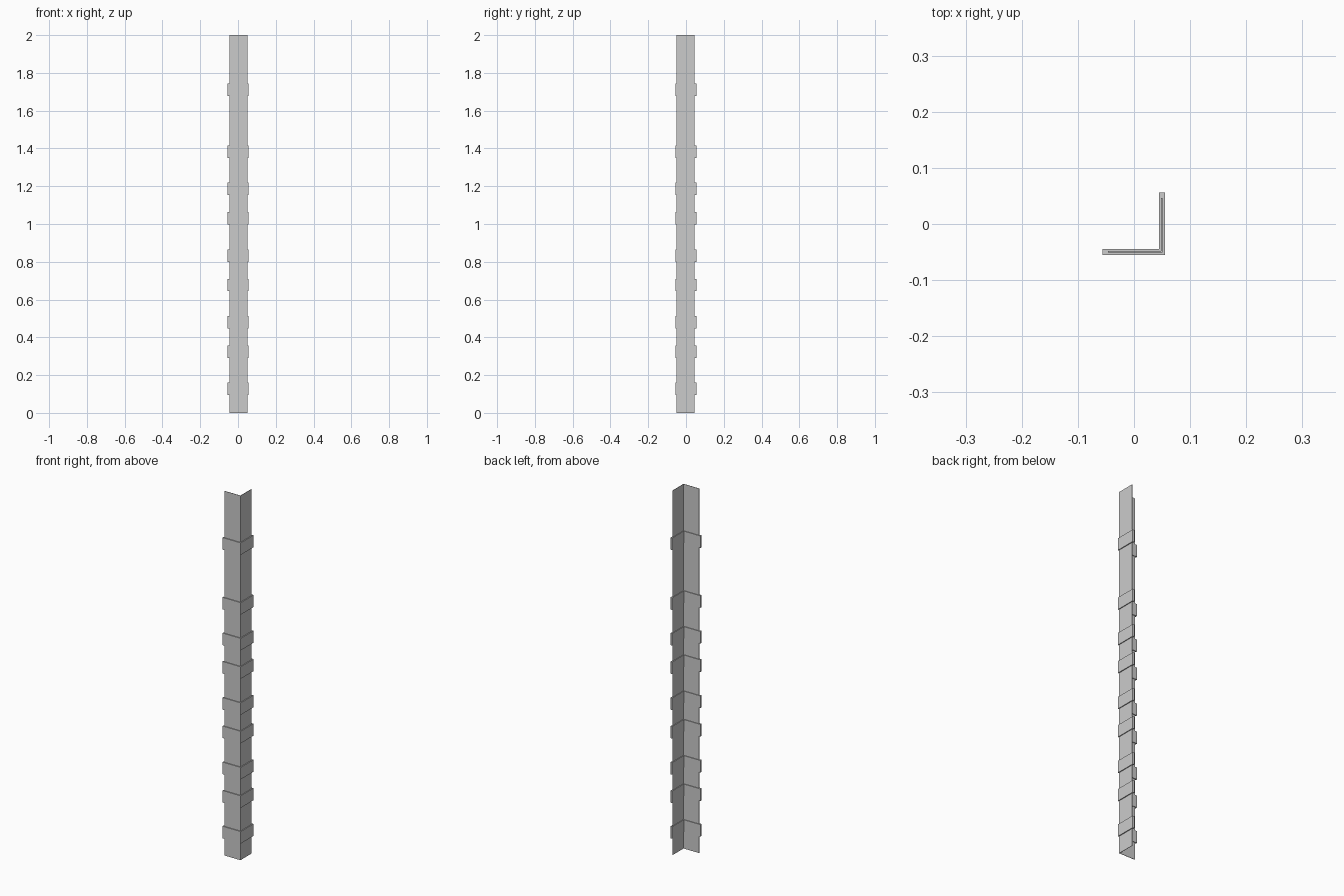
import bpy, bmesh

if "Cube" in bpy.data.objects:
    bpy.data.objects.remove(bpy.data.objects["Cube"])


def angle_prism(name, centre, half, start, levels):
    """L-shaped prism: legs along the front (-y) and right (+x), rings at each level."""
    o, i = centre + half, centre - half
    profile = [(start, -o), (o, -o), (o, -start), (i, -start), (i, -i), (start, -i)]
    bm = bmesh.new()
    rings = [[bm.verts.new((x, y, z)) for x, y in profile] for z in levels]
    n = len(profile)
    for a, b in zip(rings, rings[1:]):
        for k in range(n):
            j = (k + 1) % n
            bm.faces.new((a[k], a[j], b[j], b[k]))
    # end caps, each as two quads
    for ring, flip in ((rings[0], True), (rings[-1], False)):
        for ids in ((0, 1, 4, 5), (1, 2, 3, 4)):
            f = [ring[k] for k in ids]
            bm.faces.new(f[::-1] if flip else f)
    bmesh.ops.recalc_face_normals(bm, faces=bm.faces)
    mesh = bpy.data.meshes.new(name)
    bm.to_mesh(mesh)
    bm.free()
    obj = bpy.data.objects.new(name, mesh)
    bpy.context.collection.objects.link(obj)
    return obj


# Thin angle strip, made of sections meeting at visible seams
seams = [0, 1.545, 1.875, 2.0]
for z0, z1 in zip(seams, seams[1:]):
    angle_prism("angle_strip", 0.0495, 0.001, -0.046, [z0, z1])

# Thicker bands wrapped around the strip
for top in (0.16, 0.356, 0.512, 0.71, 0.866, 1.064, 1.22, 1.416, 1.744):
    angle_prism("band", 0.05, 0.005, -0.056, [top - 0.066, top])
